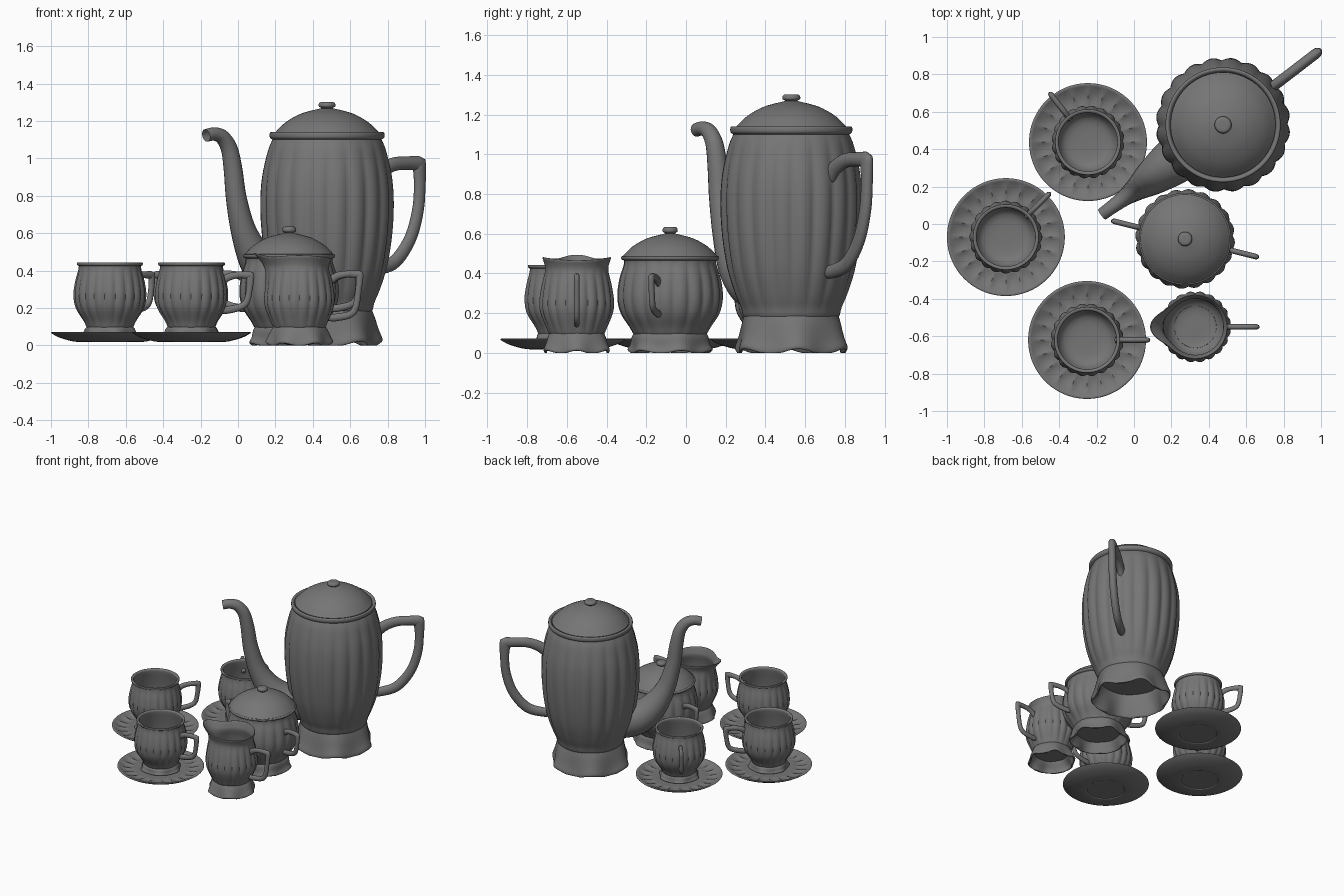
import bpy, bmesh, math
from math import sin, cos, pi, radians
from mathutils import Matrix, Vector

if "Cube" in bpy.data.objects:
    bpy.data.objects.remove(bpy.data.objects["Cube"])

mat = bpy.data.materials.new("dark_grey")
mat.diffuse_color = (0.18, 0.18, 0.18, 1)
mat.use_nodes = True
mat.node_tree.nodes["Principled BSDF"].inputs["Base Color"].default_value = mat.diffuse_color


def spline(pts, n=5):
    """Catmull-Rom through the points; a doubled point makes a corner."""
    out = [pts[0]]
    for i in range(len(pts) - 1):
        p1, p2 = pts[i], pts[i + 1]
        if p1 == p2:
            continue
        p0, p3 = pts[max(i - 1, 0)], pts[min(i + 2, len(pts) - 1)]
        for k in range(1, n + 1):
            t = k / n
            out.append(tuple(
                0.5 * (2 * b + (c - a) * t + (2 * a - 5 * b + 4 * c - d) * t * t
                       + (3 * b - a - 3 * c + d) * t ** 3)
                for a, b, c, d in zip(p0, p1, p2, p3)))
    return out


def finish(name, rings, centre, turn, caps=False):
    """Skin rings of points into one smooth object."""
    bm = bmesh.new()
    vr = [[bm.verts.new(p) for p in ring] for ring in rings]
    n = len(vr[0])
    for a, b in zip(vr, vr[1:]):
        for i in range(n):
            j = (i + 1) % n
            bm.faces.new((a[i], a[j], b[j], b[i]))
    if caps:
        bm.faces.new(vr[0][::-1])
        bm.faces.new(vr[-1])
    bmesh.ops.remove_doubles(bm, verts=bm.verts, dist=1e-5)
    bmesh.ops.recalc_face_normals(bm, faces=bm.faces)
    bm.transform(Matrix.Translation((centre[0], centre[1], 0)) @ Matrix.Rotation(radians(turn), 4, 'Z'))
    me = bpy.data.meshes.new(name)
    bm.to_mesh(me)
    bm.free()
    me.materials.append(mat)
    ob = bpy.data.objects.new(name, me)
    bpy.context.collection.objects.link(ob)
    bpy.ops.object.select_all(action='DESELECT')
    ob.select_set(True)
    bpy.context.view_layer.objects.active = ob
    bpy.ops.object.shade_smooth_by_angle(angle=radians(50))
    return ob


def lathe(name, pts, centre, turn=0, shape=None, seg=96, n=4):
    """Revolve a profile; shape(r, z, angle, u) may bend it."""
    prof = spline(pts, n)
    rings = []
    for k, (r, z) in enumerate(prof):
        ring = []
        for i in range(seg):
            a = 2 * pi * i / seg
            rr, zz = max(r, 0), z
            if shape and r > 1e-4:
                rr, zz = shape(rr, z, a, k / (len(prof) - 1))
            ring.append((rr * cos(a), rr * sin(a), zz))
        rings.append(ring)
    return finish(name, rings, centre, turn)


def sweep(name, pts, centre, turn, width=None, caps=True, seg=20):
    """Tube along (distance, z, half thickness) points in a vertical plane."""
    path = spline(pts, 6)
    rings = []
    for k, (d, z, h) in enumerate(path):
        a, b = path[max(k - 1, 0)], path[min(k + 1, len(path) - 1)]
        t = Vector((b[0] - a[0], b[1] - a[1])).normalized()
        w = width or h
        rings.append([(d - t.y * h * cos(q), w * sin(q), z + t.x * h * cos(q))
                      for q in (2 * pi * i / seg for i in range(seg))])
    return finish(name, rings, centre, turn, caps)


def fluted(z0, z1, amp, count=20):
    """Rounded vertical flutes that fade out at both ends."""
    def f(r, z, a, u):
        w = sin(pi * min(max((z - z0) / (z1 - z0), 0), 1)) ** 0.7 if z0 < z < z1 else 0
        if u > 0.72:      # inner wall or rim stays round
            w = 0
        return r * (1 - amp * w * (1 - abs(sin(count * a / 2)))), z
    return f


def foot(name, centre, turn, waist, base, top, z0=0.0):
    """Flared hollow foot with six lobes."""
    h = top - z0
    pts = [(waist - .01, top), (waist + .006, z0 + h * .75), (base * .95, z0 + h * .36),
           (base, z0 + h * .1), (base - .012, z0 + h * .03),
           (base * .88, z0 + h * .3), (waist - .02, z0 + h * .7), (waist - .03, top)]

    def lobes(r, z, a, u):
        w = 1 - max(z - z0, 0) / h
        return r * (1 + .06 * w * cos(6 * a)), max(z0, z + .08 * h * w * cos(6 * a))
    lathe(name, pts, centre, turn, lobes)


def lid(name, centre, r, z, h, knob):
    """Domed lid with a button knob."""
    k = z + h
    lathe(name, [(0, z - .012), (r, z - .012), (r, z - .012), (r * 1.01, z), (r * 1.01, z), (r * .8, z + h * .44),
                 (r * .5, z + h * .8), (knob, k), (knob * .7, k + .003), (knob * .75, k + .006), (knob, k + .013),
                 (knob, k + .026), (knob * .75, k + .036), (0, k + .037)], centre)


# ---- coffee pot ----
P = (.476, .53)
lathe("pot_body", [(0, .17), (.2, .17), (.238, .18), (.255, .23), (.285, .3), (.323, .42), (.35, .58),
                   (.36, .75), (.35, .9), (.318, 1.04), (.292, 1.1), (.292, 1.1), (.306, 1.112),
                   (.306, 1.135), (.295, 1.14), (.284, 1.13), (.275, 1.1)],
      P, 37, fluted(.2, 1.1, .045), 160)
foot("pot_foot", P, 67, .245, .283, .2)
lid("pot_lid", P, .278, 1.135, .13, .044)
sweep("pot_spout", [(.2, .33, .13), (.34, .355, .125), (.46, .45, .1), (.55, .6, .07), (.602, .78, .056),
                    (.625, .94, .05), (.65, 1.05, .045), (.695, 1.112, .04), (.75, 1.13, .036),
                    (.805, 1.122, .034)], P, 216.5, caps=False)
sweep("pot_handle", [(.3, .87, .04), (.36, .93, .04), (.45, .968, .037), (.55, .975, .036), (.622, .972, .042),
                     (.622, .972, .042), (.625, .86, .033), (.612, .72, .033), (.56, .57, .035),
                     (.46, .45, .037), (.34, .41, .035), (.29, .41, .03)], P, 37.5, .028)

# ---- sugar bowl ----
S = (.273, -.08)
lathe("sugar_body", [(0, .08), (.15, .08), (.18, .09), (.205, .13), (.25, .2), (.267, .28), (.257, .37),
                     (.235, .44), (.232, .465), (.232, .465), (.245, .472), (.245, .485), (.23, .485), (.225, .46)],
      S, -14, fluted(.09, .465, .045), 160)
foot("sugar_foot", S, 16, .185, .207, .11)
lid("sugar_lid", S, .238, .485, .113, .037)


def small_handle(name, centre, turn, start, reach, top, low):
    m = start + (reach - start) * .5
    e = reach - .018
    sweep(name, [(start - .02, top - .06, .02), (start + .02, top - .03, .02), (m, top - .018, .018),
                 (e, top - .02, .022), (e, top - .02, .022), (e - .004, top - .09, .017),
                 (m + .03, low + .05, .018), (start + .02, low + .02, .02), (start - .03, low + .02, .018)],
          centre, turn, .015)


for side, ang in (("right", -14), ("left", 166)):
    small_handle("sugar_handle_" + side, S, ang, .25, .405, .4, .18)

# ---- cream jug ----
C = (.328, -.55)
jug_flutes = fluted(.09, .42, .05)


def jug(r, z, a, u):
    r, z2 = jug_flutes(r, z, a, u)
    t = max(0, min(1, (z - .3) / .17))
    if u > .85:
        t = 0 if z < .2 else t
    g = math.exp(-((a - pi) / .42) ** 2)
    return r + .07 * t * t * g, z2 + t * t * (.028 * g - .008 * cos(2 * a))


lathe("jug_body", [(0, .08), (.11, .08), (.135, .09), (.155, .13), (.184, .2), (.19, .26), (.178, .34),
                   (.16, .41), (.162, .44), (.172, .468), (.166, .472), (.154, .44), (.15, .41),
                   (.166, .34), (.172, .22), (.12, .11), (0, .1)], C, 0, jug, 160)
foot("jug_foot", C, 0, .142, .172, .11)
small_handle("jug_handle", C, 0, .18, .34, .4, .13)

# ---- cups and saucers ----
cup_flutes = fluted(.1, .42, .05)


def petals(r, z, a, u):
    """Ring of pressed petals on the upper side of the saucer."""
    if u > .5 and .19 < r < .3:
        z -= .011 * sin(pi * (r - .19) / .11) * abs(sin(10 * a)) ** .7
    return r, z


for i, (x, y, ang) in enumerate([(-.246, .438, 128), (-.685, -.07, 45), (-.251, -.62, 0)], 1):
    c = (x, y)
    lathe(f"saucer_{i}", [(0, .024), (.135, .024), (.135, .024), (.145, .018), (.2, .022), (.27, .042), (.311, .064),
                          (.313, .07), (.305, .072), (.285, .066), (.245, .057), (.2, .05), (.15, .048), (0, .048)],
          c, 0, petals, 160)
    lathe(f"cup_{i}", [(0, .08), (.1, .08), (.12, .09), (.14, .13), (.183, .2), (.195, .27), (.186, .34),
                       (.17, .4), (.166, .425), (.166, .425), (.175, .43), (.175, .442), (.163, .442), (.157, .425),
                       (.172, .34), (.18, .26), (.165, .19), (.12, .12), (0, .11)],
          c, ang, cup_flutes, 160)
    foot(f"cup_foot_{i}", c, ang, .125, .145, .105, .05)
    small_handle(f"cup_handle_{i}", c, ang, .18, .335, .395, .17)
